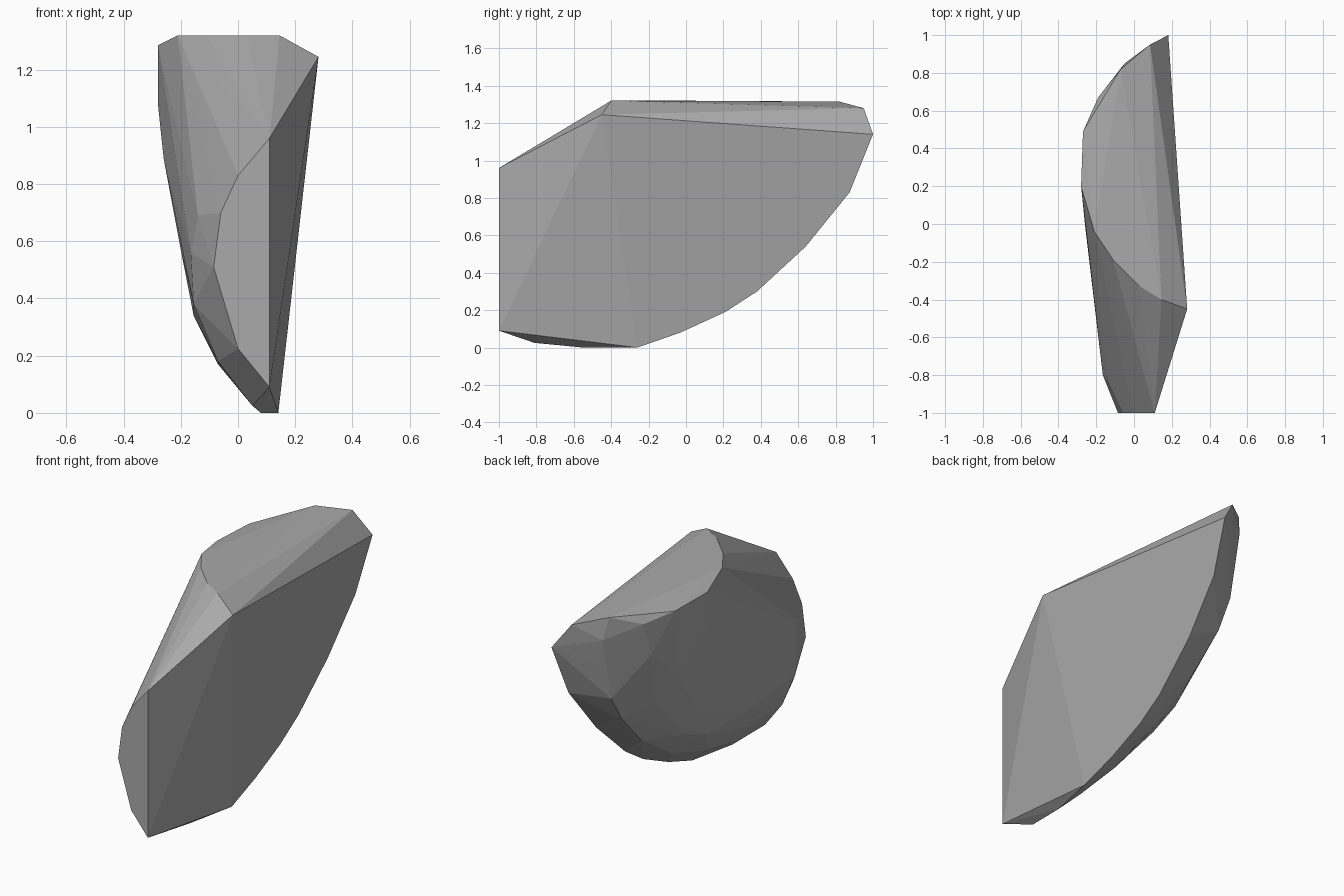
import bpy
import bmesh

# Remove the default cube only
default_cube = bpy.data.objects.get("Cube")
if default_cube:
    bpy.data.objects.remove(default_cube, do_unlink=True)


def make_material(name, colour):
    """One flat, matte colour."""
    material = bpy.data.materials.new(name)
    material.use_nodes = True
    material.diffuse_color = colour
    shader = material.node_tree.nodes["Principled BSDF"]
    shader.inputs["Base Color"].default_value = colour
    shader.inputs["Roughness"].default_value = 0.9
    return material


def left_plane(y, z):
    """Depth of the large broken face, which leans outwards with height."""
    return 0.125 - 0.0615 * y + 0.1035 * z


# Small flat break at the front, as (x, z)
front_break = [(.11, .09), (.11, .96), (0, .83), (-.06, .7),
               (-.085, .51), (0, .225)]

# Large flat break on the left, as (y, z)
left_break = [(-.45, 1.245), (1, 1.14), (.875, .83), (.64, .54),
              (.38, .3), (.21, .19), (-.03, .08), (-.26, 0)]

# Flat top edge towards the front, as (x, y)
top_break = [(.145, -.4), (.03, -.33), (-.11, -.19), (-.21, -.04)]

# Rear corners of the top and the chipped shoulder below them
rear_shoulder = [(-.28, .2, 1.285), (-.27, .49, 1.28), (-.07, .82, 1.315),
                 (.085, .95, 1.28), (-.19, .67, 1.25), (-.05, .85, 1.185),
                 (-.12, .72, 1.08), (-.2, .61, 1.05), (-.02, .84, 1.03)]

# Rounded lower rim
lower_rim = [(-.05, .77, .81), (-.05, .67, .65), (-.03, .46, .44),
             (-.01, .15, .24), (-.01, -.18, .13), (.02, -.44, .065),
             (.08, -.55, 0), (.05, -.81, .025)]

# Bulging weathered side
weathered_side = [(-.165, -.8, .56), (-.14, -.83, .69), (-.155, -.8, .38),
                  (-.07, -.8, .18), (-.07, -.5, .17), (-.155, -.4, .34),
                  (-.2, -.3, .57), (-.14, 0, .33), (-.13, .2, .4),
                  (-.15, .5, .7), (-.2, .2, .59), (-.235, .4, .85),
                  (-.26, 0, .89), (-.28, .2, 1.08)]

corners = [(x, -1, z) for x, z in front_break]
corners += [(left_plane(y, z), y, z) for y, z in left_break]
corners += [(x, y, 1.32) for x, y in top_break]
corners += rear_shoulder + lower_rim + weathered_side

# Wrap the corners into one solid faceted stone
bm = bmesh.new()
for corner in corners:
    bm.verts.new(corner)
hull = bmesh.ops.convex_hull(bm, input=bm.verts[:])
loose = [v for v in bm.verts if not v.link_faces]
bmesh.ops.delete(bm, geom=loose, context="VERTS")
bmesh.ops.recalc_face_normals(bm, faces=bm.faces[:])

mesh = bpy.data.meshes.new("stone_shard")
bm.to_mesh(mesh)
bm.free()
mesh.materials.append(make_material("stone grey", (0.4, 0.4, 0.4, 1)))

stone = bpy.data.objects.new("stone_shard", mesh)
bpy.context.collection.objects.link(stone)
